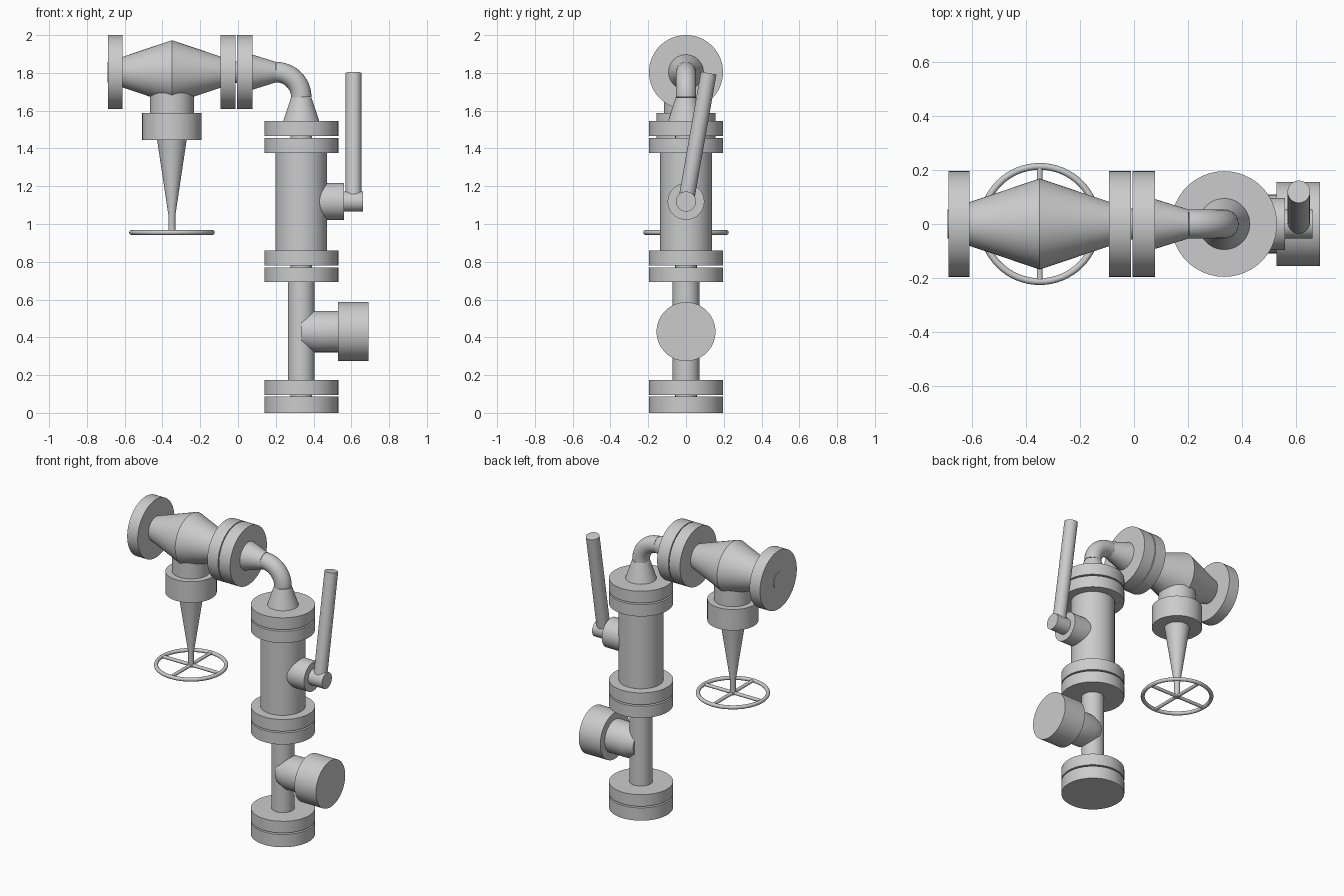
import bpy, math
from mathutils import Vector

if "Cube" in bpy.data.objects:
    bpy.data.objects.remove(bpy.data.objects["Cube"])

SEG = 64
COL_X, PIPE_Z, VALVE_X = 0.335, 1.804, -0.35


def finish(obj, name):
    obj.name = name
    bpy.ops.object.select_all(action='DESELECT')
    obj.select_set(True)
    bpy.context.view_layer.objects.active = obj
    bpy.ops.object.shade_smooth_by_angle(angle=math.radians(30))
    return obj


def lathe(name, origin, axis, profile, seg=SEG):
    """Closed solid of revolution; profile is (distance along axis, radius)."""
    rot = Vector((0, 0, 1)).rotation_difference(Vector(axis))
    verts, faces = [], []
    for d, r in profile:
        for i in range(seg):
            a = 2 * math.pi * i / seg
            verts.append(rot @ Vector((r * math.cos(a), r * math.sin(a), d)) + Vector(origin))
    for k in range(len(profile) - 1):
        for i in range(seg):
            j = (i + 1) % seg
            faces.append((k * seg + i, k * seg + j, (k + 1) * seg + j, (k + 1) * seg + i))
    faces.append(tuple(reversed(range(seg))))
    faces.append(tuple(range((len(profile) - 1) * seg, len(profile) * seg)))
    mesh = bpy.data.meshes.new(name)
    mesh.from_pydata(verts, [], faces)
    obj = bpy.data.objects.new(name, mesh)
    bpy.context.collection.objects.link(obj)
    return finish(obj, name)


def flange_pair(a, m, n, b):
    """Two discs with a thin gasket gap between m and n."""
    R, G = 0.196, 0.057
    return [(a, R), (m, R), (m, G), (n, G), (n, R), (b, R)]


X, Z = (1, 0, 0), (0, 0, 1)
base = (COL_X, 0, 0)

# Vertical column: flange pairs, lower pipe, body and top reducer
for name, cuts in (("base_flanges", (0, 0.086, 0.096, 0.175)),
                   ("middle_flanges", (0.692, 0.771, 0.781, 0.861)),
                   ("top_flanges", (1.376, 1.456, 1.466, 1.546))):
    lathe(name, base, Z, flange_pair(*cuts))
lathe("lower_pipe", base, Z, [(0.17, 0.071), (0.70, 0.071)])
lathe("column_body", base, Z, [(0.855, 0.137), (1.38, 0.137)])
lathe("column_reducer", base, Z, [(1.54, 0.097), (1.67, 0.054)])

# Elbow swept along a quarter circle
BEND = 0.133
path = []
for i in range(17):
    a = math.pi / 2 * i / 16
    path.append((COL_X - BEND + BEND * math.cos(a), PIPE_Z - BEND + BEND * math.sin(a)))
curve = bpy.data.curves.new("elbow", 'CURVE')
curve.dimensions = '3D'
curve.bevel_depth = 0.054
curve.bevel_resolution = 10
curve.use_fill_caps = True
spline = curve.splines.new('POLY')
spline.points.add(len(path) - 1)
for p, (x, z) in zip(spline.points, path):
    p.co = (x, 0, z, 1)
elbow = bpy.data.objects.new("elbow", curve)
bpy.context.collection.objects.link(elbow)
bpy.context.view_layer.objects.active = elbow
elbow.select_set(True)
bpy.ops.object.convert(target='MESH')
finish(bpy.context.view_layer.objects.active, "elbow")

# Horizontal run: reducer, flanges and double-cone valve body
run = (0, 0, PIPE_Z)
lathe("run_reducer", run, X, [(0.07, 0.095), (COL_X - BEND, 0.054)])
lathe("run_flanges", run, X, flange_pair(-0.092, -0.012, -0.006, 0.078))
lathe("end_flange", run, X, [(-0.689, 0.196), (-0.611, 0.196)])
lathe("end_bore_plug", run, X, [(-0.692, 0.054), (-0.65, 0.054)])
lathe("valve_body", run, X, [(-0.62, 0.078), (VALVE_X, 0.169), (-0.085, 0.08)])

# Valve bonnet, collar and tapered stem hanging down
valve = (VALVE_X, 0, 0)
lathe("valve_bonnet", valve, Z, [(1.58, 0.117), (PIPE_Z - 0.08, 0.117)])
lathe("valve_collar", valve, Z, [(1.446, 0.157), (1.588, 0.157)])
lathe("valve_stem", valve, Z, [(0.945, 0.019), (1.05, 0.019), (1.45, 0.079)])

# Handwheel with crossed spokes
WHEEL_Z = 0.955
bpy.ops.mesh.primitive_torus_add(location=(VALVE_X, 0, WHEEL_Z), major_radius=0.214,
                                 minor_radius=0.0125, major_segments=SEG, minor_segments=16)
finish(bpy.context.object, "handwheel_rim")
for name, axis in (("wheel_spoke_x", X), ("wheel_spoke_y", (0, 1, 0))):
    lathe(name, (VALVE_X, 0, WHEEL_Z), axis, [(-0.214, 0.011), (0.214, 0.011)], 24)

# Side outlet with capped end
lathe("side_outlet", (0, 0, 0.43), X, [(COL_X, 0.085), (0.40, 0.109), (0.54, 0.109)])
lathe("outlet_cap", (0, 0, 0.43), X, [(0.53, 0.156), (0.69, 0.156)])

# Lever pivot and tilted lever
lathe("lever_boss", (0, 0, 1.119), X, [(0.40, 0.097), (0.56, 0.097)])
lathe("lever_pivot", (0, 0, 1.119), X, [(0.55, 0.053), (0.663, 0.053)])
tilt = math.radians(10)
lathe("lever", (0.612, 0, 1.119), (0, math.sin(tilt), math.cos(tilt)),
      [(0.03, 0.042), (0.69, 0.042)])
